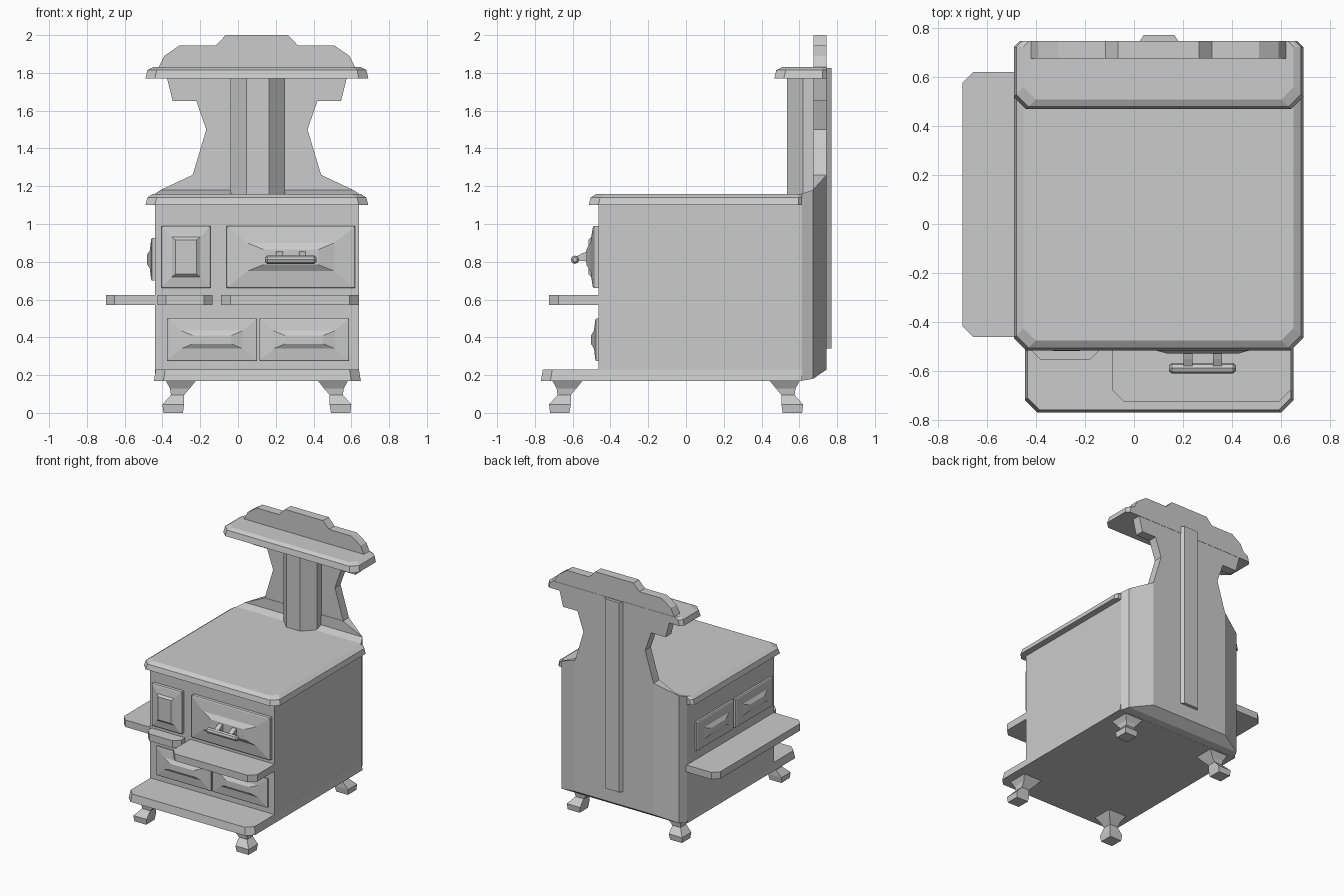
import bpy, bmesh, math

if "Cube" in bpy.data.objects:
    bpy.data.objects.remove(bpy.data.objects["Cube"])

CX = 0.1  # symmetry plane of the stove itself


def loft(name, rings):
    """Skin a stack of equal-length point rings and cap both ends."""
    bm = bmesh.new()
    vs = [[bm.verts.new(p) for p in r] for r in rings]
    n = len(rings[0])
    for a, b in zip(vs, vs[1:]):
        for i in range(n):
            j = (i + 1) % n
            bm.faces.new((a[i], a[j], b[j], b[i]))
    bm.faces.new(vs[0])
    bm.faces.new(vs[-1])
    return finish(name, bm)


def finish(name, bm):
    bmesh.ops.recalc_face_normals(bm, faces=bm.faces[:])
    me = bpy.data.meshes.new(name)
    bm.to_mesh(me)
    bm.free()
    ob = bpy.data.objects.new(name, me)
    bpy.context.collection.objects.link(ob)
    return ob


def hull(name, pts):
    bm = bmesh.new()
    for p in pts:
        bm.verts.new(p)
    bmesh.ops.convex_hull(bm, input=bm.verts[:])
    bmesh.ops.dissolve_limit(bm, angle_limit=0.01, verts=bm.verts[:], edges=bm.edges[:])
    return finish(name, bm)


def plan(x0, x1, y0, y1, z, c=(0, 0, 0, 0)):
    """Rectangle with cut corners: front-left, front-right, back-right, back-left."""
    a, b, d, e = (max(v, 0.0005) for v in c)
    return [(x0, y0 + a, z), (x0 + a, y0, z), (x1 - b, y0, z), (x1, y0 + b, z),
            (x1, y1 - d, z), (x1 - d, y1, z), (x0 + e, y1, z), (x0, y1 - e, z)]


def box(name, x0, x1, y0, y1, z0, z1):
    r = [(x0, y0), (x1, y0), (x1, y1), (x0, y1)]
    return loft(name, [[(x, y, z) for x, y in r] for z in (z0, z1)])


def slab(name, x0, x1, y0, y1, layers, c):
    """Layers are (z, front and side inset)."""
    return loft(name, [plan(x0 + i, x1 - i, y0 + i, y1, z, c) for z, i in layers])


def panel(name, place, u0, u1, w0, w1, steps):
    """Raised panel: steps are (inset u, inset w, outward distance)."""
    return loft(name, [[place(u, w, d) for u, w in
                        ((u0 + i, w0 + k), (u1 - i, w0 + k), (u1 - i, w1 - k), (u0 + i, w1 - k))]
                       for i, k, d in steps])


# Main body and base
box("stove_body", -0.44, 0.64, -0.462, 0.615, 0.19, 1.12)
slab("base_plinth", -0.445, 0.65, -0.768, 0.615, [(0.17, 0), (0.23, 0.01)], (.05, .05, 0, 0))

# Cook top and warming shelf
slab("cook_top", -0.49, 0.69, -0.515, 0.615,
     [(1.10, 0), (1.14, 0.01), (1.16, 0.04)], (.05, .05, .02, .02))
slab("warming_shelf", -0.49, 0.69, 0.468, 0.747,
     [(1.77, 0), (1.815, 0.01), (1.83, 0.04)], (.05, .05, .025, .025))

# Front and side ledges
ledge = [(0.57, 0), (0.625, 0)]
slab("front_ledge", -0.09, 0.64, -0.725, -0.45, ledge, (.05, .05, 0, 0))
slab("small_front_ledge", -0.425, -0.135, -0.555, -0.45, ledge, (.045, .045, 0, 0))
slab("side_ledge", -0.70, -0.43, -0.46, 0.62, ledge, (.045, 0, 0, .045))

# Rear casing with chamfered edges
def rect(h, y, z0, z1):
    return [(CX - h, y, z0), (CX + h, y, z0), (CX + h, y, z1), (CX - h, y, z1)]

loft("rear_casing_rim", [rect(.54, .61, .17, 1.16), rect(.51, .672, .18, 1.18)])
hull("rear_casing", rect(.51, .672, .18, 1.18) + rect(.34, .745, .23, 1.26) + rect(.34, .672, .3, 1.26))

# Ornamental back plate, mirrored outline
half = [(.34, 1.2), (.34, 1.26), (.268, 1.50), (.32, 1.65), (.445, 1.65), (.475, 1.77),
        (.52, 1.83), (.49, 1.89), (.41, 1.945), (.217, 1.945), (.165, 2.0)]
outline = [(CX + x, z) for x, z in half] + [(CX - x, z) for x, z in reversed(half)]
loft("back_plate", [[(x, y, z) for x, z in outline] for y in (.675, .745)])

# Rear rib and octagonal flue
loft("rear_rib", [[(.02, .74, z), (.04, .77, z), (.165, .77, z), (.185, .74, z)] for z in (.34, 1.825)])
R = 0.145 / math.cos(math.pi / 8)
loft("flue_pipe", [[(0.105 + R * math.cos(math.pi / 8 + k * math.pi / 4),
                     min(0.68 + R * math.sin(math.pi / 8 + k * math.pi / 4), 0.70 + 0.002 * k), z)
                    for k in range(8)] for z in (1.14, 1.79)])

# Doors and drawers
def front(u, w, d):
    return (u, -0.455 - d, w)

def left(u, w, d):
    return (-0.435 - d, u, w)

panel("firebox_door", front, -.405, -.145, .66, .99,
      [(0, 0, 0), (0, 0, .033), (.006, .006, .038), (.055, .06, .047), (.075, .075, .062)])
panel("oven_door", front, -.06, .62, .66, .99,
      [(0, 0, 0), (0, 0, .033), (.006, .006, .038), (.11, .09, .05), (.195, .125, .073)])
small = [(0, 0, 0), (0, 0, .021), (.006, .006, .025), (.075, .065, .032), (.135, .09, .048)]
for i, u in enumerate((-.375, .113)):
    panel(f"lower_drawer_{i}", front, u, u + .475, .275, .50, small)
for i, u in enumerate((-.42, .06)):
    panel(f"side_door_{i}", left, u, u + .46, .70, .925, small)

# Oven handle
def rod(x, r):
    return [(x, -.588 + r * math.cos(k * math.pi / 4), .811 + r * math.sin(k * math.pi / 4)) for k in range(8)]

loft("oven_handle", [rod(.143, .012), rod(.155, .022), rod(.403, .022), rod(.415, .012)])
for i, x in enumerate((.22, .34)):
    loft(f"handle_post_{i}", [[(x - .018, y, z0), (x + .018, y, z0), (x + .018, y, z1), (x - .018, y, z1)]
                              for y, z0, z1 in ((-.51, .80, .86), (-.55, .805, .845), (-.588, .80, .825))])

# Four splayed legs: (z, outer edge, inner edge) measured from the outer corner
leg = [(0, .005, .108), (.045, 0, .115), (.095, .045, .115), (.13, .04, .145), (.18, .012, .185)]
for sx, side in ((1, "left"), (-1, "right")):
    for sy, oy, end in ((1, -.725, "front"), (-1, .62, "back")):
        loft(f"{end}_{side}_leg",
             [[(CX - sx * .5 + sx * a, oy + sy * b, z) for a, b in ((o, o), (n, o), (n, n), (o, n))]
              for z, o, n in leg])
